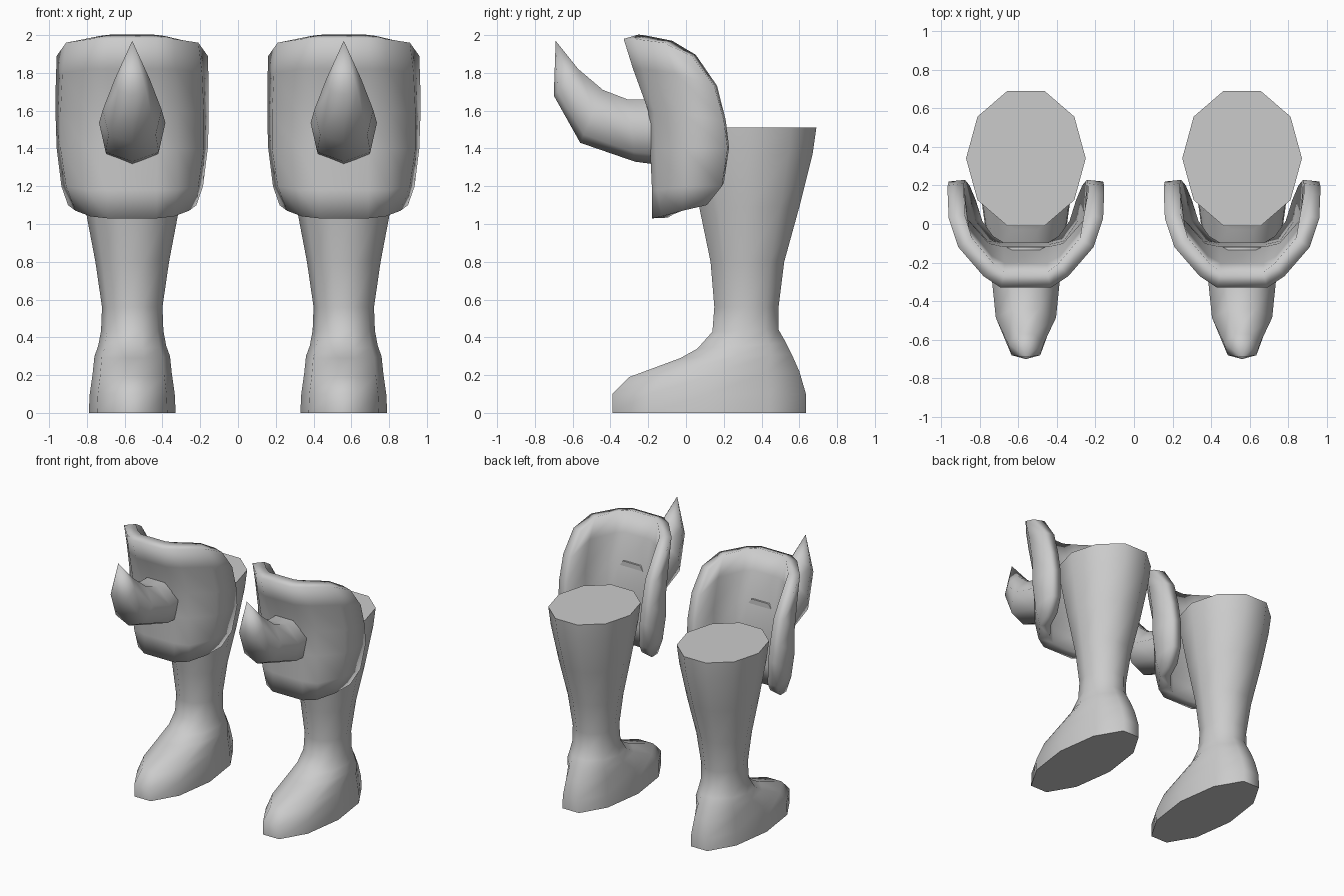
import bpy, math

if "Cube" in bpy.data.objects:
    bpy.data.objects.remove(bpy.data.objects["Cube"])

grey = bpy.data.materials.new("plain grey")
grey.use_nodes = True
grey.diffuse_color = (0.6, 0.6, 0.6, 1)
grey.node_tree.nodes["Principled BSDF"].inputs["Base Color"].default_value = (0.6, 0.6, 0.6, 1)
LEG_X = 0.56


def add_object(name, verts, faces, x, angle):
    mesh = bpy.data.meshes.new(name)
    mesh.from_pydata(verts, [], faces)
    mesh.materials.append(grey)
    obj = bpy.data.objects.new(name, mesh)
    obj.location.x = x
    bpy.context.collection.objects.link(obj)
    bpy.ops.object.select_all(action="DESELECT")
    obj.select_set(True)
    bpy.context.view_layer.objects.active = obj
    bpy.ops.object.mode_set(mode="EDIT")
    bpy.ops.mesh.select_all(action="SELECT")
    bpy.ops.mesh.normals_make_consistent(inside=False)
    bpy.ops.object.mode_set(mode="OBJECT")
    bpy.ops.object.shade_smooth_by_angle(angle=math.radians(angle))
    return obj


def loft(name, sections, sides, start, x, tip=None):
    """Join rings, each given as front (y, z), back (y, z) and half width."""
    verts, faces = [], []
    for (fy, fz), (by, bz), width in sections:
        stretch = 1 / max(math.sin(start + k * math.tau / sides) for k in range(sides))
        for k in range(sides):
            a = start + k * math.tau / sides
            t = 0.5 + 0.5 * stretch * math.sin(a)
            t = min(max(t, 0), 1)
            verts.append((width * math.cos(a), fy + (by - fy) * t, fz + (bz - fz) * t))
    for r in range(len(sections) - 1):
        for k in range(sides):
            n = (k + 1) % sides
            faces.append((r * sides + k, r * sides + n, (r + 1) * sides + n, (r + 1) * sides + k))
    last = (len(sections) - 1) * sides
    faces.append(tuple(range(sides)))
    if tip:
        verts.append(tip)
        faces += [(last + k, last + (k + 1) % sides, len(verts) - 1) for k in range(sides)]
    else:
        faces.append(tuple(range(last, last + sides)))
    return add_object(name, verts, faces, x, 60)


# Boot rings from sole to cuff
boot = [
    ((-.39, 0), (.635, 0), .23),
    ((-.39, .10), (.635, .10), .225),
    ((-.30, .19), (.60, .22), .21),
    ((-.03, .29), (.56, .31), .20),
    ((.06, .34), (.53, .37), .18),
    ((.14, .43), (.49, .44), .165),
    ((.15, .56), (.49, .56), .16),
    ((.13, .80), (.52, .80), .195),
    ((.07, 1.09), (.60, 1.09), .25),
    ((.01, 1.37), (.67, 1.37), .295),
    ((-.01, 1.51), (.69, 1.51), .31),
]

# Horn rings from root outward, as lower and upper points
horn = [
    ((-.12, 1.31), (-.12, 1.66), .17),
    ((-.27, 1.33), (-.31, 1.66), .18),
    ((-.56, 1.43), (-.44, 1.71), .16),
    ((-.70, 1.68), (-.57, 1.82), .095),
]

# Knee guard rows from top to bottom, each from the middle to the side edge
guard = [
    [(.13, -.33, 1.98), (.22, -.27, 1.98), (.35, -.12, 1.96), (.40, .03, 1.89)],
    [(.13, -.28, 1.82), (.23, -.23, 1.82), (.37, -.06, 1.80), (.405, .15, 1.73)],
    [(.13, -.20, 1.60), (.24, -.17, 1.60), (.38, -.01, 1.58), (.405, .20, 1.55)],
    [(.13, -.19, 1.40), (.24, -.16, 1.40), (.38, -.01, 1.40), (.40, .22, 1.40)],
    [(.13, -.18, 1.18), (.24, -.15, 1.18), (.35, -.01, 1.20), (.375, .19, 1.20)],
    [(.13, -.18, 1.03), (.22, -.13, 1.04), (.30, -.02, 1.07), (.34, .11, 1.10)],
]


def knee_guard(name, x):
    verts, faces = [], []
    for row in guard:
        verts += [(-px, y, z) for px, y, z in reversed(row)] + row
    cols = 2 * len(guard[0])
    for r in range(len(guard) - 1):
        for c in range(cols - 1):
            a = r * cols + c
            faces.append((a, a + cols, a + cols + 1, a + 1))
    obj = add_object(name, verts, faces, x, 75)
    # Outer skin faces forward, thickness grows inward
    front = obj.data.polygons[cols // 2 - 1].normal.y
    shell = obj.modifiers.new("thickness", "SOLIDIFY")
    shell.thickness = 0.085
    shell.offset = -1 if front < 0 else 1


for side, x in (("left", LEG_X), ("right", -LEG_X)):
    loft(side + "_boot", boot, 10, math.radians(-72), x)
    loft(side + "_knee_horn", horn, 7, -math.pi / 2, x, tip=(0, -.69, 1.97))
    knee_guard(side + "_knee_guard", x)
